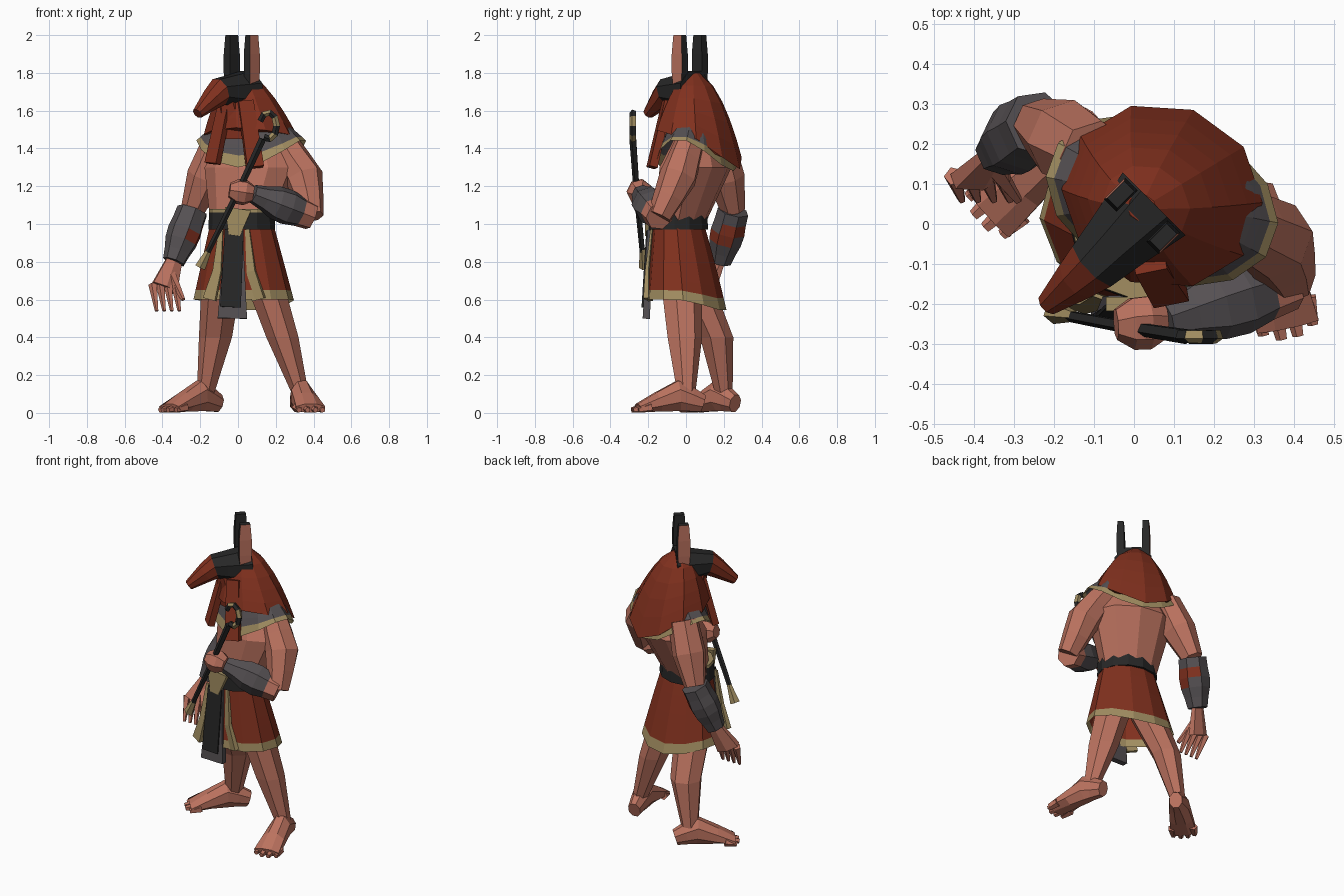
import bpy, bmesh, math
from mathutils import Vector

if "Cube" in bpy.data.objects:
    bpy.data.objects.remove(bpy.data.objects["Cube"], do_unlink=True)


def material(name, *rgb):
    mat = bpy.data.materials.new(name)
    mat.use_nodes = True
    mat.diffuse_color = (*rgb, 1)
    mat.node_tree.nodes["Principled BSDF"].inputs["Base Color"].default_value = (*rgb, 1)
    return mat


SKIN = material("skin", .5, .17, .115)
RED = material("red cloth", .22, .03, .013)
BLACK = material("black leather", .02, .02, .02)
SLATE = material("slate grey", .09, .08, .085)
TRIM = material("tan trim", .36, .27, .12)
UP = Vector((0, 0, 1))


def heading(degrees):
    """Horizontal unit vector at an angle from +x."""
    return Vector((math.cos(math.radians(degrees)), math.sin(math.radians(degrees)), 0))


def taper(start, end, swell=0, flat=1):
    """Cross-section rule: linear taper with an optional bulge in the middle."""
    def section(t):
        radius = start + (end - start) * t + swell * math.sin(math.pi * t) ** 2
        return radius, radius * flat
    return section


def sample(path, steps):
    """Divide every bone of a path into equal steps."""
    joints = [Vector(joint) for joint in path]
    points = [joints[0]]
    for start, end in zip(joints, joints[1:]):
        points += [start.lerp(end, (step + 1) / steps) for step in range(steps)]
    return points


def loft(name, path, section, mats, steps=2, sides=8, yaw=0, level=False, hang=(0, 0), caps=True):
    """Skin a faceted tube along a path. Level rings stay horizontal.
    hang lowers the end of the tube at its back and front."""
    bm = bmesh.new()
    points = sample(path, steps)
    last = len(points) - 1
    across = heading(yaw)
    corner = math.sqrt(2) if sides == 4 else 1
    loops = []
    for i, point in enumerate(points):
        t = i / last
        width, depth = section(t)
        along = UP
        if not level:
            along = (points[min(i + 1, last)] - points[max(i - 1, 0)]).normalized()
        u = (across - along * across.dot(along)).normalized()
        v = along.cross(u)
        loop = []
        for k in range(sides):
            angle = math.tau * (k + .5) / sides
            cos, sin = math.cos(angle), math.sin(angle)
            drop = hang[0] if sin > 0 else hang[1]
            offset = (u * width * cos + v * depth * sin) * corner
            loop.append(bm.verts.new(point + offset - UP * drop * (sin * t) ** 2))
        loops.append(loop)
    if not isinstance(mats, list):
        mats = [mats] * last
    slots = list(dict.fromkeys(mats))
    for lower, upper, mat in zip(loops, loops[1:], mats):
        for k in range(sides):
            n = (k + 1) % sides
            face = bm.faces.new((lower[k], lower[n], upper[n], upper[k]))
            face.material_index = slots.index(mat)
    if caps:
        for loop, mat in ((loops[0], mats[0]), (loops[-1], mats[-1])):
            bm.faces.new(loop).material_index = slots.index(mat)
    bmesh.ops.recalc_face_normals(bm, faces=bm.faces)
    mesh = bpy.data.meshes.new(name)
    bm.to_mesh(mesh)
    bm.free()
    for mat in slots:
        mesh.materials.append(mat)
    obj = bpy.data.objects.new(name, mesh)
    bpy.context.collection.objects.link(obj)
    return obj


# Torso, turned a little to its right
TURN = -20
loft("torso", [(0, -.05, .9), (.07, .05, 1.3), (.07, .06, 1.5)], taper(.14, .13, .12, .72),
     SKIN, sides=10, yaw=TURN, level=True)

# Broad collar with a tan edge, lower at the chest and back
loft("collar", [(.07, .06, 1.55), (.07, .06, 1.45)], taper(.17, .3, flat=.68),
     [SLATE] * 5 + [TRIM], steps=6, sides=14, yaw=TURN, level=True, hang=(.17, .15), caps=False)

# Domed hood, hanging low at the back and raised over the throat
loft("hood", [(.02, .04, 1.8), (.07, .07, 1.47)],
     lambda t: (.25 * (t + .03) ** .55, .225 * (t + .03) ** .55),
     RED, steps=5, sides=10, yaw=TURN, level=True, hang=(.18, -.04))

# Hood lappets on the chest
loft("right_lappet", [(-.07, -.06, 1.63), (-.135, -.1, 1.32)], taper(.035, .04, flat=.5), RED, sides=4, yaw=-40)
loft("left_lappet", [(.04, -.1, 1.65), (.09, -.18, 1.3)], taper(.04, .045, flat=.5), RED, sides=4, yaw=10)

# Head with a long drooping snout, looking to its right
loft("head", [(.05, .05, 1.7), (-.1, -.1, 1.7), (-.215, -.2, 1.585)], taper(.12, .03),
     [BLACK] * 3 + [RED] * 3, steps=3, yaw=-45)
loft("throat", [(0, 0, 1.45), (-.05, -.05, 1.67)], taper(.11, .06), RED, sides=6, yaw=-45, level=True)

# Tall square ears, skin coloured on the outer side
for name, angle in (("left_ear", -45), ("right_ear", 135)):
    outward = heading(angle)
    base = Vector((.02, .02, 1.7)) + outward * .075
    ear = loft(name, [base, base + UP * .3], taper(.03, .03, .01, .6),
               BLACK, steps=3, sides=4, yaw=45, level=True)
    ear.data.materials.append(SKIN)
    for face in ear.data.polygons:
        face.material_index = int(face.normal.dot(outward) > .6)

# Belt and buckle
loft("belt", [(.02, -.04, .97), (.02, -.04, 1.08)], taper(.18, .175, flat=.86),
     [BLACK] * 5 + [TRIM], steps=6, sides=12, yaw=TURN, level=True)
loft("buckle", [(0, -.2, 1.08), (-.02, -.21, .94)], taper(.07, .03, flat=.25), TRIM, sides=4)

# Kilt with a tan hem
loft("kilt", [(.02, -.04, 1), (.03, 0, .6)], taper(.17, .27, flat=.78),
     [RED] * 7 + [TRIM], steps=8, sides=12, yaw=-15, level=True, hang=(.06, 0), caps=False)

# Front panel of the kilt with a dark centre, and its tan borders
loft("front_panel", [(-.02, -.19, .97), (-.03, -.21, .5)], taper(.045, .078, flat=.25), SLATE, sides=4)
loft("panel_centre", [(-.02, -.205, .97), (-.04, -.23, .56)], taper(.05, .055, flat=.1), BLACK, sides=4)
for name, side in (("left_border", 1), ("right_border", -1)):
    x = side * .07 - .02
    loft(name, [(x, -.18, .97), (x + side * .02, -.2, .75), (x + side * .06, -.2, .6)], taper(.012, .035, flat=.4),
         TRIM, sides=4, yaw=TURN)


def leg(side, hip, knee, ankle, toe_angle):
    """Bare leg with a wedge foot and short toes."""
    loft(side + "_leg", [hip, knee, ankle], taper(.105, .045, .012, 1.1), SKIN, sides=7, yaw=toe_angle + 90, level=True)
    ahead, across = heading(toe_angle), heading(toe_angle + 90)
    ground = Vector((ankle[0], ankle[1], 0))
    loft(side + "_foot", [ground - ahead * .09 + UP * .05, ground + ahead * .04 + UP * .09, ground + ahead * .26 + UP * .025],
         lambda t: (.04 + .045 * t, .05 - .025 * t + .05 * math.sin(math.pi * t) ** 2), SKIN, yaw=toe_angle + 90)
    for k in range(4):
        root = ground + ahead * .2 + across * (k - 1.5) * .042
        tip = root + ahead * (.1 - .02 * abs(k - 1.5))
        loft(side + "_toe", [root + UP * .03, tip + UP * .015], taper(.026, .015), SKIN, sides=5, yaw=toe_angle + 90)


leg("left", (.13, -.03, .72), (.235, -.01, .4), (.33, 0, .1), -78)
leg("right", (-.08, .02, .72), (-.115, .16, .4), (-.17, .2, .1), -138)

# Right arm hanging, with bracer and open hand
shoulder = Vector((-.1, .17, 1.43))
elbow = Vector((-.24, .25, 1.07))
wrist = Vector((-.34, .18, .8))
knuckles = Vector((-.39, .12, .66))
loft("right_upper_arm", [shoulder, elbow], taper(.09, .065, .025), SKIN, steps=4, sides=7)
bracer = loft("right_bracer", [elbow, wrist], taper(.085, .06, .02), SLATE, steps=5, sides=7)

# Red inlay on the inner side of the bracer
bracer.data.materials.append(RED)
for face in bracer.data.polygons:
    centred = abs(face.center.z - (elbow.z + wrist.z) / 2) < .03
    face.material_index = int(centred and face.normal.x > .4)

loft("right_hand", [wrist, knuckles], taper(.05, .08, flat=.5), SKIN, sides=6, yaw=20)
for k in range(4):
    root = knuckles + Vector(((k - 1.5) * .04, 0, .02))
    loft("right_finger", [root, root + Vector((.02, -.06, -.14))], taper(.025, .01), SKIN, sides=5)
loft("right_thumb", [wrist.lerp(knuckles, .4), (-.29, .06, .6)], taper(.03, .012), SKIN, sides=5)

# Left arm bent across the belly, with bracer and fist
elbow = Vector((.39, -.14, 1.04))
wrist = Vector((.08, -.24, 1.16))
loft("left_upper_arm", [(.24, .02, 1.43), (.35, -.04, 1.25), elbow], taper(.08, .065, .03), SKIN, sides=7, yaw=90)
loft("left_forearm", [elbow, wrist], taper(.075, .05, .035), [SKIN] + [SLATE] * 4, steps=5, sides=7, yaw=90)
loft("left_fist", [wrist, (-.045, -.25, 1.18)], taper(.045, .04, .035), SKIN, steps=3, sides=7, yaw=90)

# Crook staff held in the left fist, with a banded hook
loft("staff", [(-.16, -.23, .85), (0, -.26, 1.17), (.13, -.28, 1.45)], taper(.015, .02), BLACK, sides=5, yaw=90)
loft("staff_foot", [(-.2, -.22, .77), (-.15, -.23, .87)], taper(.03, .014), TRIM, sides=5, yaw=90)
bends = [math.radians(angle) for angle in range(-120, 180, 40)]
loft("staff_hook", [(.16 + .045 * math.cos(a), -.28, 1.52 + .07 * math.sin(a)) for a in bends],
     taper(.02, .017), [BLACK, TRIM] * 4, steps=1, sides=5, yaw=90)
